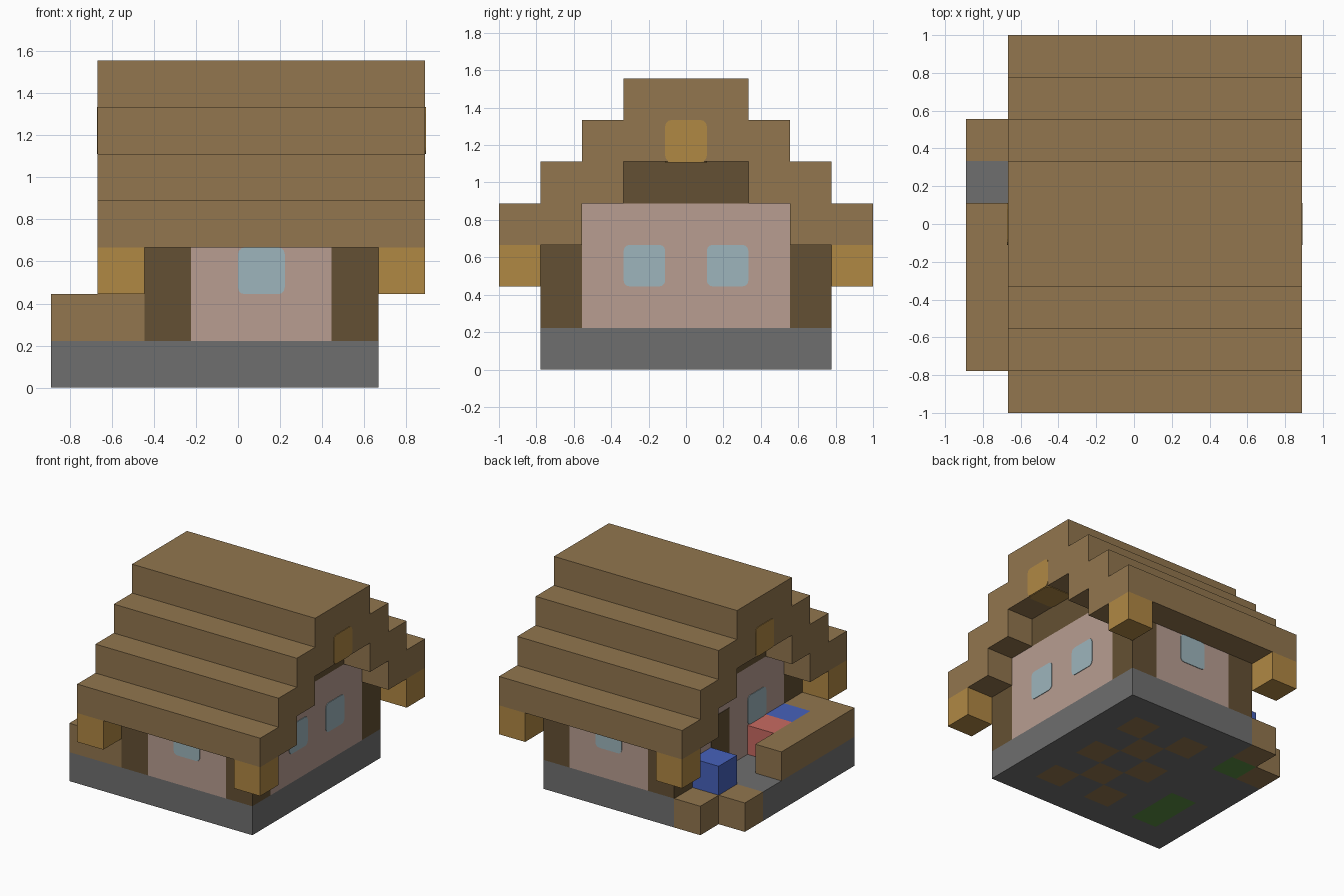
import bpy, bmesh, math
from mathutils import Vector

U = 2 / 9                                # size of one building block
ORIGIN = Vector((-4, -4.5, 0))           # block-grid corner, in blocks

cube = bpy.data.objects.get("Cube")
if cube:
    bpy.data.objects.remove(cube, do_unlink=True)


def linear(c):
    c /= 255
    return c / 12.92 if c <= 0.04045 else ((c + 0.055) / 1.055) ** 2.4


def material(name, *rgb):
    mat = bpy.data.materials.new(name)
    mat.use_nodes = True
    colour = (*[linear(c) for c in rgb], 1)
    mat.diffuse_color = colour
    bsdf = mat.node_tree.nodes["Principled BSDF"]
    bsdf.inputs["Base Color"].default_value = colour
    bsdf.inputs["Roughness"].default_value = 0.9
    return mat


wood = material("roof brown", 146, 118, 78)
dark_wood = material("dark wood", 100, 80, 51)
lamp = material("amber", 176, 136, 68)
stone = material("stone grey", 111, 111, 111)
plaster = material("pink plaster", 184, 157, 145)
glass = material("pale blue glass", 157, 181, 188)
grass = material("grass green", 92, 142, 66)
blue = material("flower blue", 70, 97, 187)
red = material("flower red", 200, 106, 98)


def finish(name, bm, *mats):
    """Turn a bmesh in block units into an object in the scene."""
    bmesh.ops.recalc_face_normals(bm, faces=bm.faces)
    for v in bm.verts:
        v.co = (v.co + ORIGIN) * U
    mesh = bpy.data.meshes.new(name)
    bm.to_mesh(mesh)
    bm.free()
    for mat in mats:
        mesh.materials.append(mat)
    obj = bpy.data.objects.new(name, mesh)
    bpy.context.collection.objects.link(obj)
    return obj


def box_mesh(low, high):
    bm = bmesh.new()
    bmesh.ops.create_cube(bm, size=1)
    for v in bm.verts:
        v.co = [h if c > 0 else l for c, l, h in zip(v.co, low, high)]
    return bm


def block(name, mat, low, high):
    return finish(name, box_mesh(low, high), mat)


def plate(name, mat, cell, axis, side):
    """Thin rounded plate on one face of a block cell."""
    low, high = list(cell), [c + 1 for c in cell]
    face = high[axis] if side > 0 else low[axis]
    low[axis], high[axis] = face - 0.02, face + 0.02
    bm = box_mesh(low, high)
    corners = [e for e in bm.edges
               if abs((e.verts[0].co - e.verts[1].co)[axis]) > 0.01]
    bmesh.ops.bevel(bm, geom=corners, offset=0.14, segments=3,
                    profile=0.5, affect='EDGES')
    return finish(name, bm, mat)


# Foundation: slab of cells with a missing corner, coloured cell by cell
def floor_material(i, j):
    if (i, j) in ((0, 6), (1, 7)):
        return 1                                        # wooden steps
    if i == 1 and j in (2, 3, 6):
        return 2                                        # planted soil
    if 3 <= i <= 5 and 2 <= j <= 6 and (i + j) % 2 == 1:
        return 1                                        # checkered floor
    return 0


bm = bmesh.new()
bmesh.ops.create_grid(bm, x_segments=7, y_segments=7, size=3.5)
bmesh.ops.translate(bm, verts=bm.verts, vec=(3.5, 4.5, 0))
corner = [f for f in bm.faces
          if f.calc_center_median().x < 1 and f.calc_center_median().y > 7]
bmesh.ops.delete(bm, geom=corner, context='FACES')
grown = bmesh.ops.extrude_face_region(bm, geom=bm.faces[:], use_keep_orig=True)
bmesh.ops.translate(bm, vec=(0, 0, 1),
                    verts=[g for g in grown["geom"]
                           if isinstance(g, bmesh.types.BMVert)])
bmesh.ops.recalc_face_normals(bm, faces=bm.faces)
for f in bm.faces:
    inside = f.calc_center_median() - f.normal * 0.1
    f.material_index = floor_material(math.floor(inside.x), math.floor(inside.y))
finish("foundation", bm, stone, wood, grass)

# House body
block("house_core", plaster, (2, 2, 1), (7, 7, 4))
block("gable_beam", dark_wood, (2, 3, 4), (7, 6, 5))
for side, j in (("front", 1), ("back", 7)):
    block(side + "_wall", plaster, (3, j, 1), (6, j + 1, 3))
    for end, i in (("right", 2), ("left", 6)):
        block(f"{side}_{end}_post", dark_wood, (i, j, 1), (i + 1, j + 1, 3))

# Stepped roof: half profile mirrored, then extruded along x
half = [(1.5, 7), (1.5, 6), (2.5, 6), (2.5, 5), (3.5, 5), (3.5, 4), (4.5, 4),
        (4.5, 3), (2.5, 3), (2.5, 4), (1.5, 4), (1.5, 5)]
outline = half + [(-y, z) for y, z in reversed(half)]
bm = bmesh.new()
end_face = bm.faces.new([bm.verts.new((1, 4.5 + y, z)) for y, z in outline])
grown = bmesh.ops.extrude_face_region(bm, geom=[end_face], use_keep_orig=True)
bmesh.ops.translate(bm, vec=(7, 0, 0),
                    verts=[g for g in grown["geom"]
                           if isinstance(g, bmesh.types.BMVert)])
finish("stepped_roof", bm, wood)

# Lanterns under the eave corners
for i in (1, 7):
    for j in (0, 8):
        block("eave_lantern", lamp, (i, j, 2), (i + 1, j + 1, 3))

# Windows, gable lights and door
plate("front_window", glass, (4, 1, 2), 1, -1)
plate("back_window", glass, (4, 7, 2), 1, 1)
for j in (3, 5):
    plate("left_window", glass, (6, j, 2), 0, 1)
plate("right_window", glass, (2, 3, 2), 0, -1)
for i, side in ((7, 1), (1, -1)):
    plate("gable_light", lamp, (i, 4, 5), 0, side)
    plate("gable_light_underside", lamp, (i, 4, 5), 2, -1)
block("door", dark_wood, (1.98, 5, 1), (2.02, 6, 3))

# Terrace: low fence and flowers
block("fence_side", wood, (0, 1, 1), (1, 5, 2))
block("fence_front", wood, (1, 1, 1), (2, 2, 2))
block("blue_flowers", blue, (1, 2, 1), (2, 3, 2))
block("red_flowers", red, (1, 3, 1), (2, 4, 2))
block("entry_flowers", blue, (1, 6, 1), (2, 7, 2))
